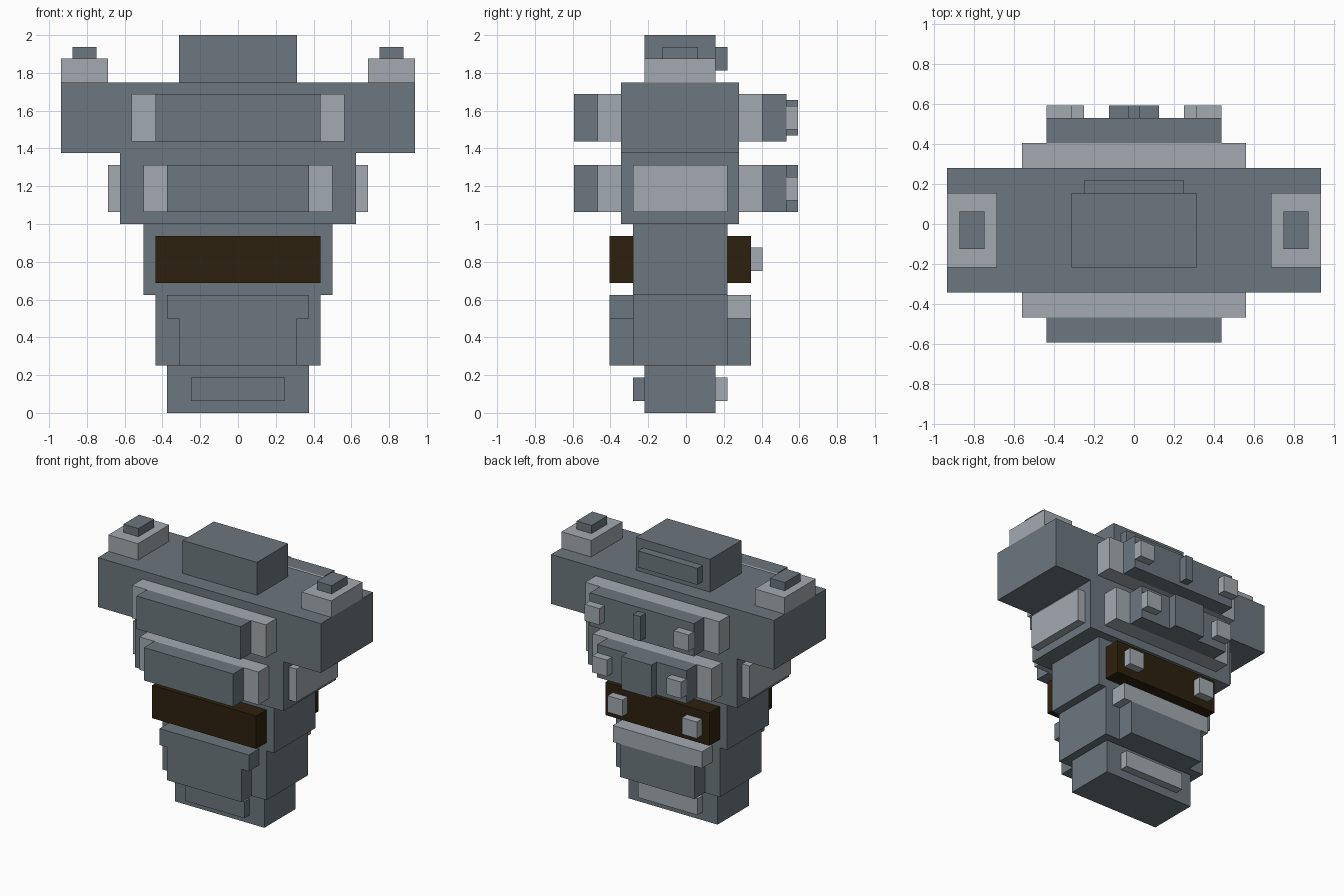
import bpy
import bmesh
from mathutils import Vector

if "Cube" in bpy.data.objects:
    bpy.data.objects.remove(bpy.data.objects["Cube"], do_unlink=True)

U = 1 / 16  # one block


def material(name, rgb):
    mat = bpy.data.materials.new(name)
    mat.use_nodes = True
    color = (*rgb, 1)
    mat.diffuse_color = color
    mat.node_tree.nodes["Principled BSDF"].inputs["Base Color"].default_value = color
    return mat


DARK = material("slate_grey", (0.150, 0.184, 0.209))
LIGHT = material("light_grey", (0.361, 0.402, 0.434))
BROWN = material("dark_brown", (0.027, 0.015, 0.0044))


def box(name, mat, x, y, z):
    """Box spanning the given block ranges on each axis."""
    lo, hi = (Vector(c) * U for c in zip(x, y, z))
    mesh = bpy.data.meshes.new(name)
    bm = bmesh.new()
    bmesh.ops.create_cube(bm, size=1)
    for v in bm.verts:
        v.co = (lo + hi) / 2 + v.co * (hi - lo)
    bm.to_mesh(mesh)
    bm.free()
    mesh.materials.append(mat)
    obj = bpy.data.objects.new(name, mesh)
    bpy.context.collection.objects.link(obj)


def mid(name, mat, half, y, z):
    box(name, mat, (-half, half), y, z)


def pair(name, mat, x, y, z):
    box("left_" + name, mat, x, y, z)
    box("right_" + name, mat, (-x[1], -x[0]), y, z)


WIDE, MEDIUM, NARROW = (-5.5, 4.5), (-4.5, 3.5), (-3.5, 2.5)

# Tapering stack of body blocks
mid("base", DARK, 6, NARROW, (0, 4))
mid("lower_body", DARK, 7, MEDIUM, (4, 10))
mid("waist", DARK, 8, MEDIUM, (10, 16))
mid("chest", DARK, 10, WIDE, (16, 22))
mid("shoulder_block", DARK, 15, WIDE, (22, 28))
mid("head", DARK, 5, NARROW, (28, 32))
mid("head_back_plate", DARK, 4, (2.5, 3.5), (29, 31))

# Shoulder caps and chest side plates
pair("shoulder_cap", LIGHT, (11, 15), NARROW, (28, 30))
pair("shoulder_knob", DARK, (12, 14), (-2, 1), (30, 31))
pair("side_plate", LIGHT, (10, 11), MEDIUM, (17, 21))

# Stepped panels on front and back, with studs on the back
for level, half, z in (("upper", 9, (23, 27)), ("chest", 8, (17, 21))):
    mid(level + "_front_frame", LIGHT, half, (-7.5, -5.5), z)
    mid(level + "_front_panel", DARK, half - 2, (-9.5, -7.5), z)
    mid(level + "_back_frame", LIGHT, half, (4.5, 6.5), z)
    mid(level + "_back_panel", DARK, half - 2, (6.5, 8.5), z)
    pair(level + "_back_stud", LIGHT, (half - 4, half - 2), (8.5, 9.5), (z[0] + 1, z[1] - 1))
mid("upper_back_bar", DARK, 0.5, (8.5, 9.5), (23.5, 26.5))
mid("chest_back_block", DARK, 2, (8.5, 9.5), (17, 21))

# Waist belt
mid("belt_front", BROWN, 7, (-6.5, -4.5), (11, 15))
mid("belt_back", BROWN, 7, (3.5, 5.5), (11, 15))
pair("belt_back_stud", LIGHT, (4, 6), (5.5, 6.5), (12, 14))

# Lower body panels
for side, y, mat in (("front", (-6.5, -4.5), DARK), ("back", (3.5, 5.5), LIGHT)):
    mid("lower_%s_ledge" % side, mat, 6, y, (8, 10))
    mid("lower_%s_panel" % side, DARK, 5, y, (4, 8))

# Base plates
mid("base_front_plate", DARK, 4, (-4.5, -3.5), (1, 3))
mid("base_back_plate", LIGHT, 4, (2.5, 3.5), (1, 3))
